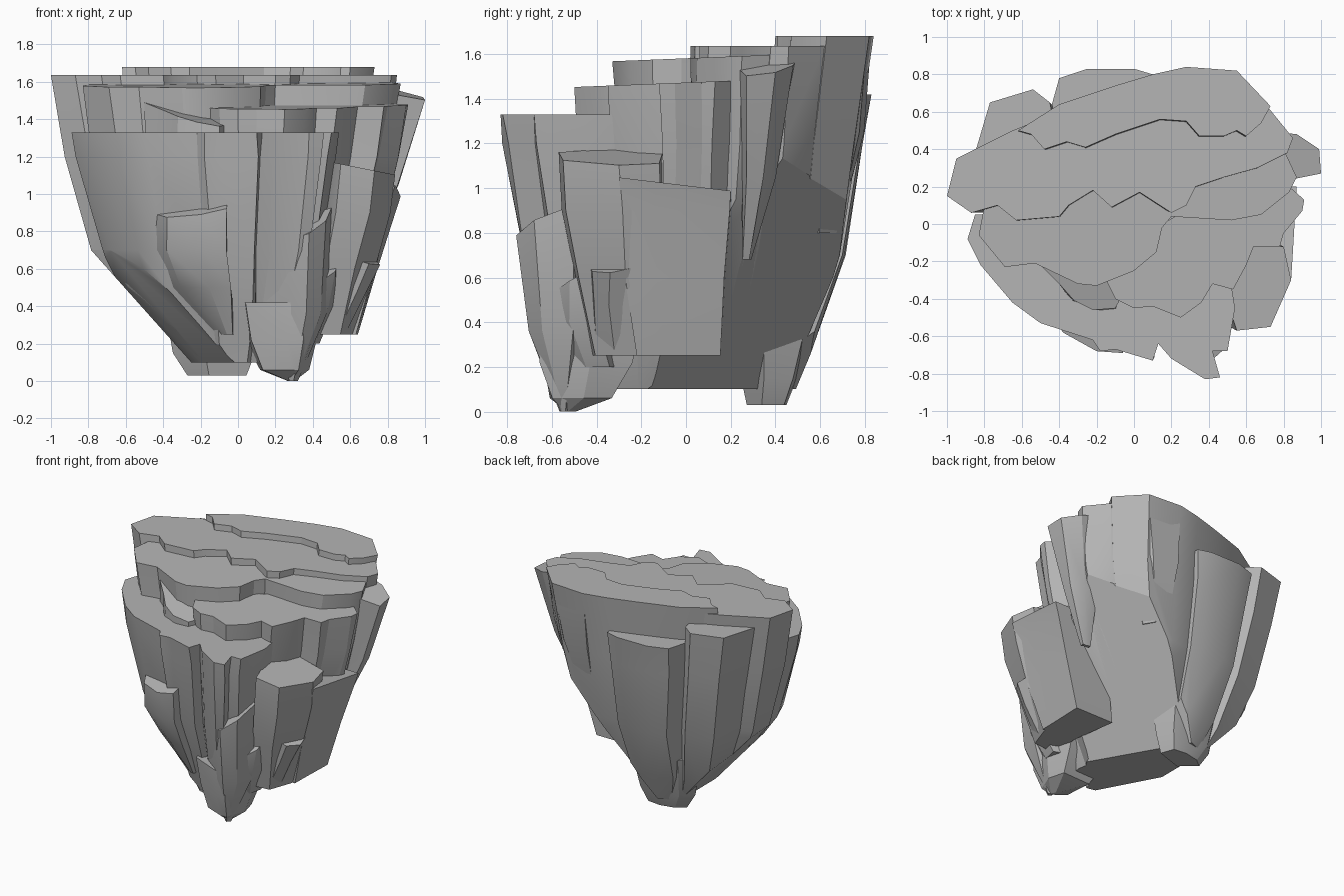
import bpy, bmesh, math, random
from mathutils import Vector

random.seed(4)
if "Cube" in bpy.data.objects:
    bpy.data.objects.remove(bpy.data.objects["Cube"], do_unlink=True)

stone = bpy.data.materials.new("grey_stone")
stone.use_nodes = True
grey = (.46, .46, .46, 1)
stone.diffuse_color = grey
stone.node_tree.nodes["Principled BSDF"].inputs["Base Color"].default_value = grey

# How the whole boulder narrows towards its foot: height, width, depth
TAPER = [(1.7, 1, 1), (1.5, .98, .97), (1.2, .92, .92), (.7, .78, .83),
         (.3, .61, .66), (.1, .46, .57)]
# Sloped undercuts at the left, front left, right and back right of the foot:
# height at the centre line, then the slope along x and y
UNDERCUTS = [(-.18, -1.12, 0), (-.18, -1.12, -.6), (-.02, .42, 0), (-.12, 1.22, .7)]
parts = []


def narrowing(height):
    for upper, lower in zip(TAPER, TAPER[1:]):
        if height >= lower[0]:
            blend = (height - lower[0]) / (upper[0] - lower[0])
            return [low + (up - low) * blend for up, low in zip(upper[1:], lower[1:])]
    return TAPER[-1][1:]


def default_rings(top):
    """Sections that follow the common taper, relative to the top outline."""
    wide, deep = narrowing(top)
    rings = []
    for level, _, _ in TAPER[2:]:
        if level < top - .1:
            width, depth = narrowing(level)
            rings.append((level, width / wide, depth / deep))
    return rings


def rock(name, top, outline, rings=None, anchor=(0, 0), tilt=(0, 0), rough=.012):
    """Column of stone: a top outline lofted down through scaled sections."""
    bm = bmesh.new()
    ax, ay = anchor
    mid_x = sum(x for x, y in outline) / len(outline)
    mid_y = sum(y for x, y in outline) / len(outline)
    loops = [[bm.verts.new((x, y, top + tilt[0] * (x - mid_x) + tilt[1] * (y - mid_y)))
              for x, y in outline]]
    for level, width, depth in rings or default_rings(top):
        loops.append([bm.verts.new((ax + (x - ax) * width + random.uniform(-rough, rough),
                                    ay + (y - ay) * depth + random.uniform(-rough, rough),
                                    level)) for x, y in outline])
    count = len(outline)
    for upper, lower in zip(loops, loops[1:]):
        for i in range(count):
            j = (i + 1) % count
            bm.faces.new((upper[i], upper[j], lower[j], lower[i]))
    bm.faces.new(loops[0])
    foot = bm.faces.new(loops[-1])
    bmesh.ops.triangulate(bm, faces=[foot])
    # Trim the foot of the full-height columns
    if rings is None:
        for height, slope_x, slope_y in UNDERCUTS:
            cut = bmesh.ops.bisect_plane(
                bm, geom=bm.verts[:] + bm.edges[:] + bm.faces[:], dist=.0001,
                plane_co=Vector((0, 0, height)),
                plane_no=Vector((-slope_x, -slope_y, 1)).normalized(), clear_inner=True)
            rim = [e for e in cut["geom_cut"]
                   if isinstance(e, bmesh.types.BMEdge) and e.is_boundary]
            if rim:
                bmesh.ops.edgeloop_fill(bm, edges=rim)
    bmesh.ops.recalc_face_normals(bm, faces=bm.faces[:])
    mesh = bpy.data.meshes.new(name)
    bm.to_mesh(mesh)
    bm.free()
    mesh.materials.append(stone)
    obj = bpy.data.objects.new(name, mesh)
    bpy.context.collection.objects.link(obj)
    parts.append(obj)


# Stepped terraces, from the highest at the back to the lowest at the front
rock("summit_terrace", 1.68, [
    (-.62, .5), (-.4, .64), (-.1, .74), (.1, .8), (.28, .84), (.55, .82), (.73, .63),
    (.68, .54), (.6, .47), (.55, .5), (.48, .47), (.35, .47), (.28, .55), (.14, .56),
    (-.1, .48), (-.26, .41), (-.36, .44), (-.48, .4), (-.55, .48)])
rock("upper_terrace", 1.635, [
    (-.95, .35), (-.65, .5), (-.4, .6), (.5, .7), (.72, .62), (.85, .46), (.82, .38),
    (.66, .3), (.48, .25), (.33, .2), (.28, .1), (.2, .06), (.03, .17), (-.12, .09),
    (-.22, .18), (-.35, .1), (-.4, .04), (-.63, .02), (-.73, .1), (-.87, .06), (-1, .15)])
rock("middle_terrace", 1.58, [
    (-.8, .1), (-.83, -.06), (-.69, -.23), (-.53, -.21), (-.3, -.32), (-.2, -.33),
    (0, -.25), (.12, -.15), (.15, -.02), (.2, .04), (.52, .02), (.68, .05), (.83, .17),
    (.87, .25), (.8, .4), (-.8, .2)], tilt=(0, .04))
rock("lower_terrace", 1.465, [
    (-.2, -.2), (-.1, -.4), (0, -.45), (.1, -.44), (.25, -.5), (.36, -.42), (.42, -.32),
    (.53, -.35), (.6, -.22), (.64, -.12), (.78, -.12), (.8, -.05), (.9, .07), (.91, .13),
    (.83, .2), (.5, .2)], tilt=(0, .04))
rock("front_terrace", 1.33, [
    (-.85, .05), (-.89, -.08), (-.82, -.22), (-.65, -.42), (-.5, -.53), (-.22, -.62),
    (-.18, -.68), (-.1, -.67), (.1, -.73), (.13, -.64), (.2, -.72), (.38, -.83),
    (.46, -.82), (.42, -.68), (.5, -.68), (.54, -.45), (.5, -.2), (.2, .1)])

# Standing columns around the sides and back
shoulder_rings = [(.9, .96, .97), (.6, .87, .88), (.25, .74, .72)]
rock("right_shoulder", 1.14, [
    (.5, -.42), (.55, -.57), (.73, -.55), (.84, -.3), (.8, -.12), (.5, -.1)],
    tilt=(-.2, 0), rings=shoulder_rings)
rock("right_shoulder_step", 1.02, [
    (.5, -.3), (.84, -.3), (.85, -.14), (.87, .2), (.45, .2)],
    tilt=(0, -.12), rings=shoulder_rings)
rock("right_column", 1.54, [
    (.7, .2), (.85, .24), (1, .27), (.99, .4), (.87, .48), (.7, .5)],
    anchor=(.62, .26), tilt=(-.2, .1), rings=[(1.05, .62, .6), (.68, .2, .1)])
rock("back_overhang", 1.67, [
    (.28, .83), (.55, .81), (.72, .63), (.66, .54), (.5, .5), (.35, .52)],
    anchor=(.28, .55), rings=[(1.25, .78, .85), (.8, .3, .45)])
rock("back_column", 1.42, [
    (-.45, .6), (-.4, .78), (-.25, .83), (0, .83), (.1, .8), (.1, .5), (-.4, .45)])
rock("back_left_column", 1.55, [
    (-.85, .38), (-.77, .65), (-.54, .72), (-.45, .65), (-.4, .4)])

# Spurs at the foot
rock("front_spur", .82, [
    (.12, -.55), (.27, -.68), (.38, -.76), (.47, -.68), (.5, -.5), (.3, -.35)],
    anchor=(.29, -.54), tilt=(.5, .3), rings=[(.36, .84, .7), (0, .1, .1)])
rock("front_foot", .42, [
    (.04, -.56), (.27, -.66), (.36, -.66), (.44, -.42), (.38, -.2), (.02, -.2)],
    anchor=(.28, -.53), rings=[(.22, .92, .88), (.06, .6, .6), (0, .06, .1)])
rock("back_spur", .45, [
    (-.4, .4), (-.3, .53), (-.1, .58), (.08, .55), (.15, .35), (-.2, .2)],
    anchor=(-.1, .35), rings=[(.15, .8, .66), (.03, .55, .48)])

# Broken slabs and chips
rock("front_slab", .92, [
    (-.47, -.42), (-.38, -.58), (-.2, -.68), (-.06, -.69), (-.05, -.4)],
    tilt=(.25, .3), rings=[(.7, .98, .97), (.5, .8, .88), (.25, .3, .72)])
rock("step_block", 1.41, [
    (-.5, -.22), (-.4, -.32), (-.32, -.41), (-.22, -.46), (-.1, -.45), (-.05, -.36),
    (-.1, -.25)], tilt=(-.2, .2), rings=[(1.2, 1, 1)])
rock("side_chip", .66, [
    (.55, -.44), (.7, -.42), (.76, -.34), (.72, -.15), (.5, -.2)],
    tilt=(-.3, .15), rings=[(.48, .9, 1), (.27, .78, .95)])
rock("recess_chip", .6, [
    (.4, -.5), (.46, -.58), (.52, -.52), (.54, -.4), (.4, -.35)],
    tilt=(.2, .5), rings=[(.4, .95, 1), (.2, .8, .85)])

# Crisp ridges with soft faces between them
bpy.ops.object.select_all(action="DESELECT")
for part in parts:
    part.select_set(True)
bpy.context.view_layer.objects.active = parts[0]
bpy.ops.object.shade_smooth_by_angle(angle=math.radians(25))
